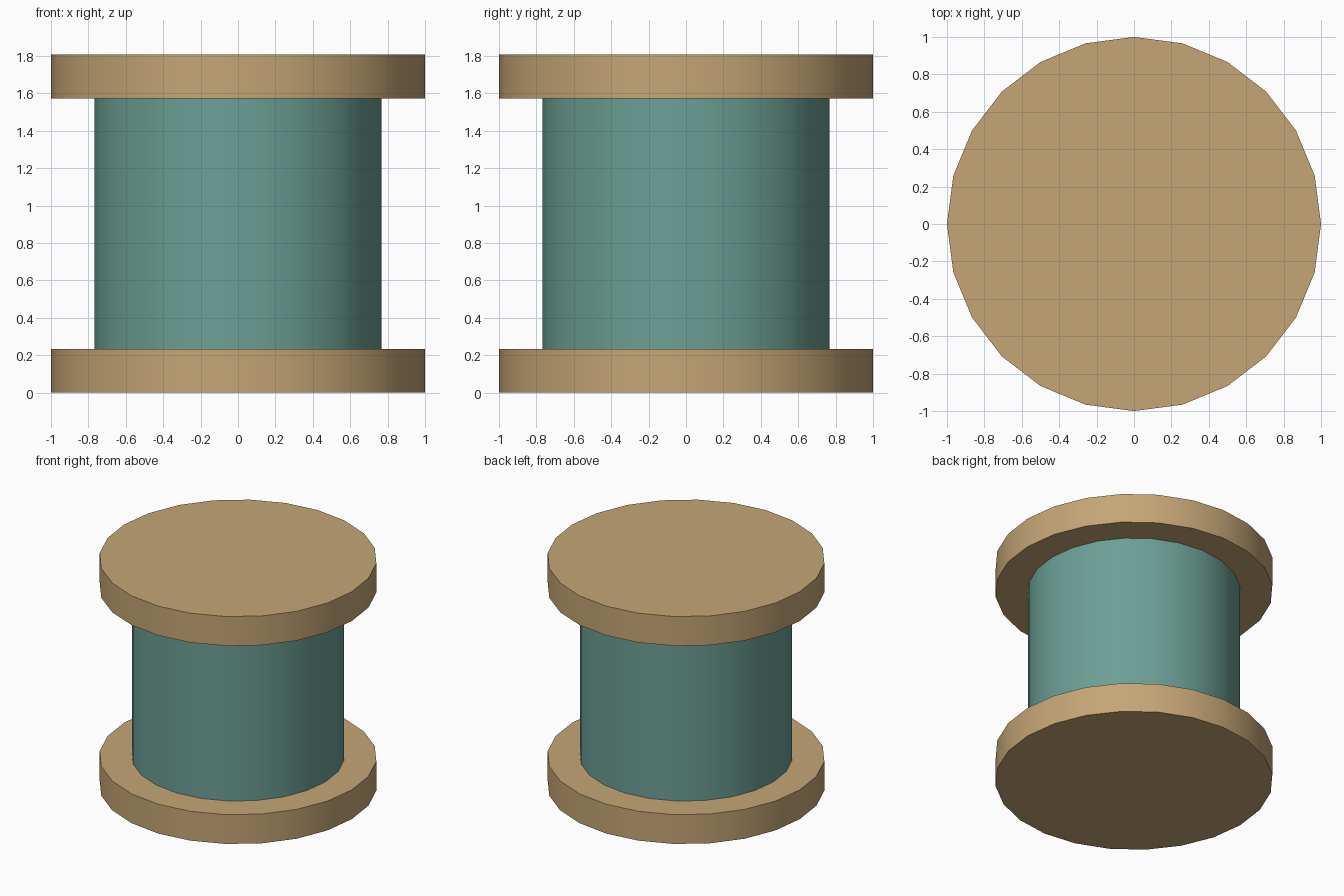
import bpy
import math

cube = bpy.data.objects.get("Cube")
if cube:
    bpy.data.objects.remove(cube, do_unlink=True)

SIDES = 24
HEIGHT = 1.807
FLANGE = 0.233


def make_material(name, rgb):
    mat = bpy.data.materials.new(name)
    mat.use_nodes = True
    mat.diffuse_color = (*rgb, 1)
    mat.node_tree.nodes["Principled BSDF"].inputs["Base Color"].default_value = (*rgb, 1)
    return mat


def make_disc(name, radius, bottom, top, mat):
    bpy.ops.mesh.primitive_cylinder_add(
        vertices=SIDES, radius=radius, depth=top - bottom,
        location=(0, 0, (bottom + top) / 2))
    obj = bpy.context.object
    obj.name = name
    obj.data.materials.append(mat)
    bpy.ops.object.shade_smooth_by_angle(angle=math.radians(30))
    return obj


wood = make_material("tan wood", (0.56, 0.38, 0.18))
thread = make_material("teal thread", (0.15, 0.35, 0.30))

# Flanges at both ends, with the wound core between them
make_disc("bottom_flange", 1.0, 0, FLANGE, wood)
make_disc("wound_core", 0.767, FLANGE, HEIGHT - FLANGE, thread)
make_disc("top_flange", 1.0, HEIGHT - FLANGE, HEIGHT, wood)
